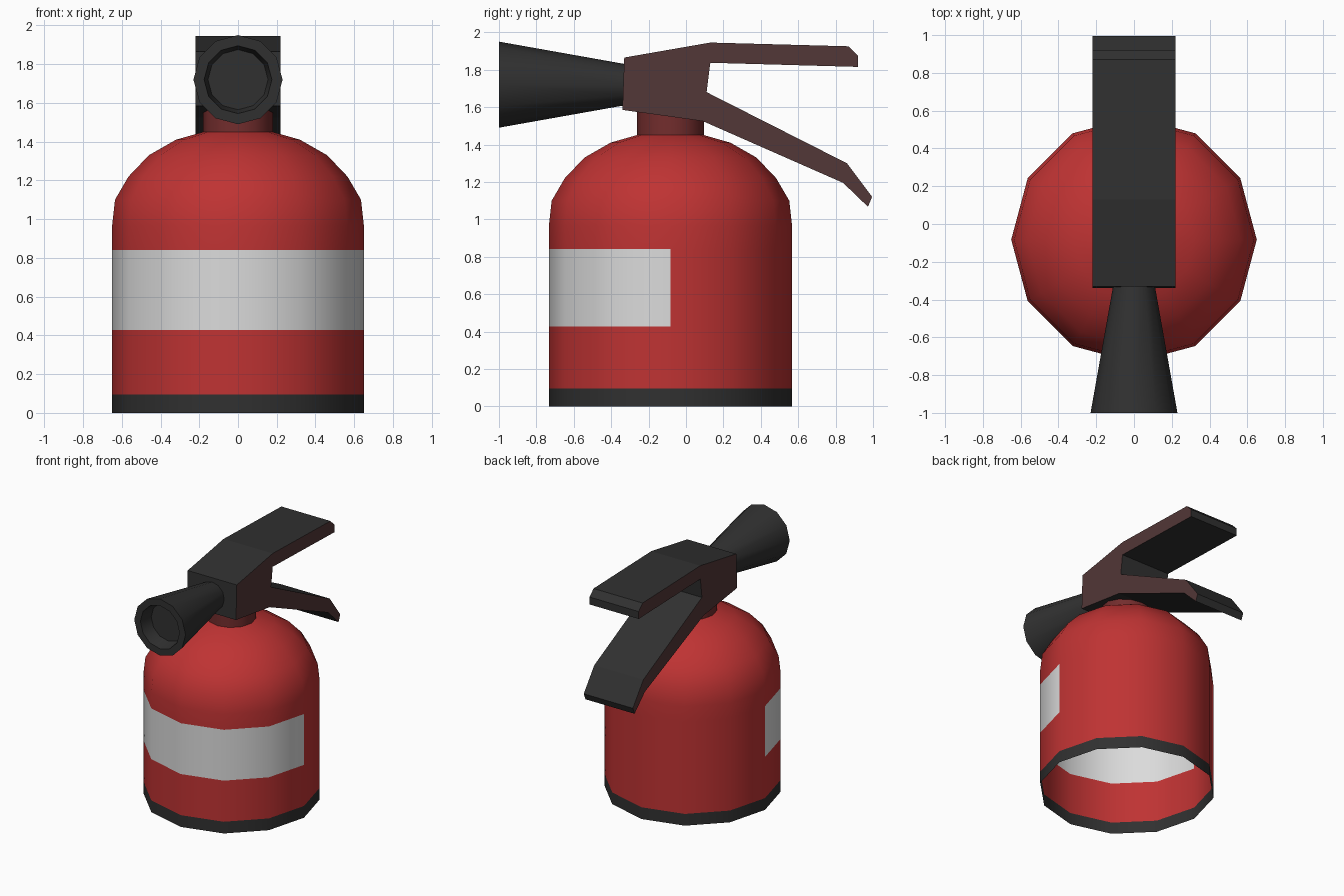
import bpy, bmesh, math

if "Cube" in bpy.data.objects:
    bpy.data.objects.remove(bpy.data.objects["Cube"])

def mat(name, r, g, b):
    m = bpy.data.materials.new(name)
    m.diffuse_color = (r, g, b, 1)
    m.use_nodes = True
    m.node_tree.nodes["Principled BSDF"].inputs["Base Color"].default_value = m.diffuse_color
    return m

RED = mat("red paint", 0.52, 0.033, 0.033)
BLACK = mat("black rubber", 0.03, 0.03, 0.03)
WHITE = mat("white label", 0.71, 0.71, 0.71)
BROWN = mat("dark red brown", 0.084, 0.038, 0.038)
NECK = mat("dull red", 0.17, 0.026, 0.026)
SIDES = 12

def finish(name, bm, mats, smooth=True):
    me = bpy.data.meshes.new(name)
    bm.to_mesh(me)
    bm.free()
    for m in mats:
        me.materials.append(m)
    ob = bpy.data.objects.new(name, me)
    bpy.context.collection.objects.link(ob)
    if smooth:
        bpy.ops.object.select_all(action='DESELECT')
        ob.select_set(True)
        bpy.context.view_layer.objects.active = ob
        bpy.ops.object.shade_smooth_by_angle(angle=math.radians(40))
    return ob

def lathe(profile, place, cap_end=False):
    """Spin (radius, height) pairs; place(c, s, h) maps them into space."""
    bm = bmesh.new()
    rings = []
    for r, h in profile:
        rings.append([bm.verts.new(place(r * math.cos(2 * math.pi * i / SIDES),
                                         r * math.sin(2 * math.pi * i / SIDES), h))
                      for i in range(SIDES)])
    for a, b in zip(rings, rings[1:]):
        for i in range(SIDES):
            j = (i + 1) % SIDES
            bm.faces.new((a[i], a[j], b[j], b[i]))
    if cap_end:
        bm.faces.new(rings[-1])
    bm.normal_update()
    return bm

# Tank: open-bottomed shell with base band, front label, dome and neck
CY = -0.083
bm = lathe([(0.65, 0), (0.65, 0.095), (0.65, 0.428), (0.65, 0.84), (0.65, 0.965),
            (0.635, 1.10), (0.565, 1.22), (0.46, 1.33), (0.32, 1.41),
            (0.18, 1.45), (0.18, 1.60)],
           lambda c, s, h: (c, s + CY, h))
for f in bm.faces:
    p = f.calc_center_median()
    if p.z < 0.095:
        f.material_index = 1
    elif 0.43 < p.z < 0.84 and p.y < CY:
        f.material_index = 2
    elif p.z > 1.46:
        f.material_index = 3
finish("tank", bm, [RED, BLACK, WHITE, NECK])

# Horn: tapered nozzle with a recessed mouth
bm = lathe([(0.11, 0.325), (0.23, 1.0), (0.175, 1.0), (0.155, 0.89)],
           lambda c, s, h: (c, -h, s + 1.72), cap_end=True)
finish("horn", bm, [BLACK])

# Valve head with carrying handle and squeeze lever: one extruded side profile
outline = [(-0.34, 1.585), (-0.33, 1.865), (0.13, 1.945), (0.87, 1.925),
           (0.92, 1.875), (0.92, 1.815), (0.13, 1.837), (0.11, 1.68),
           (0.86, 1.30), (0.995, 1.12), (0.973, 1.067), (0.84, 1.195), (0.09, 1.525)]
bm = bmesh.new()
face = bm.faces.new([bm.verts.new((-0.22, y, z)) for y, z in outline])
ext = bmesh.ops.extrude_face_region(bm, geom=[face], use_keep_orig=True)
for v in ext["geom"]:
    if isinstance(v, bmesh.types.BMVert):
        v.co.x = 0.22
bmesh.ops.recalc_face_normals(bm, faces=bm.faces[:])
bm.normal_update()
for f in bm.faces:
    f.material_index = 1 if abs(f.normal.x) > 0.5 else 0
finish("handle_head", bm, [BLACK, BROWN], smooth=False)
